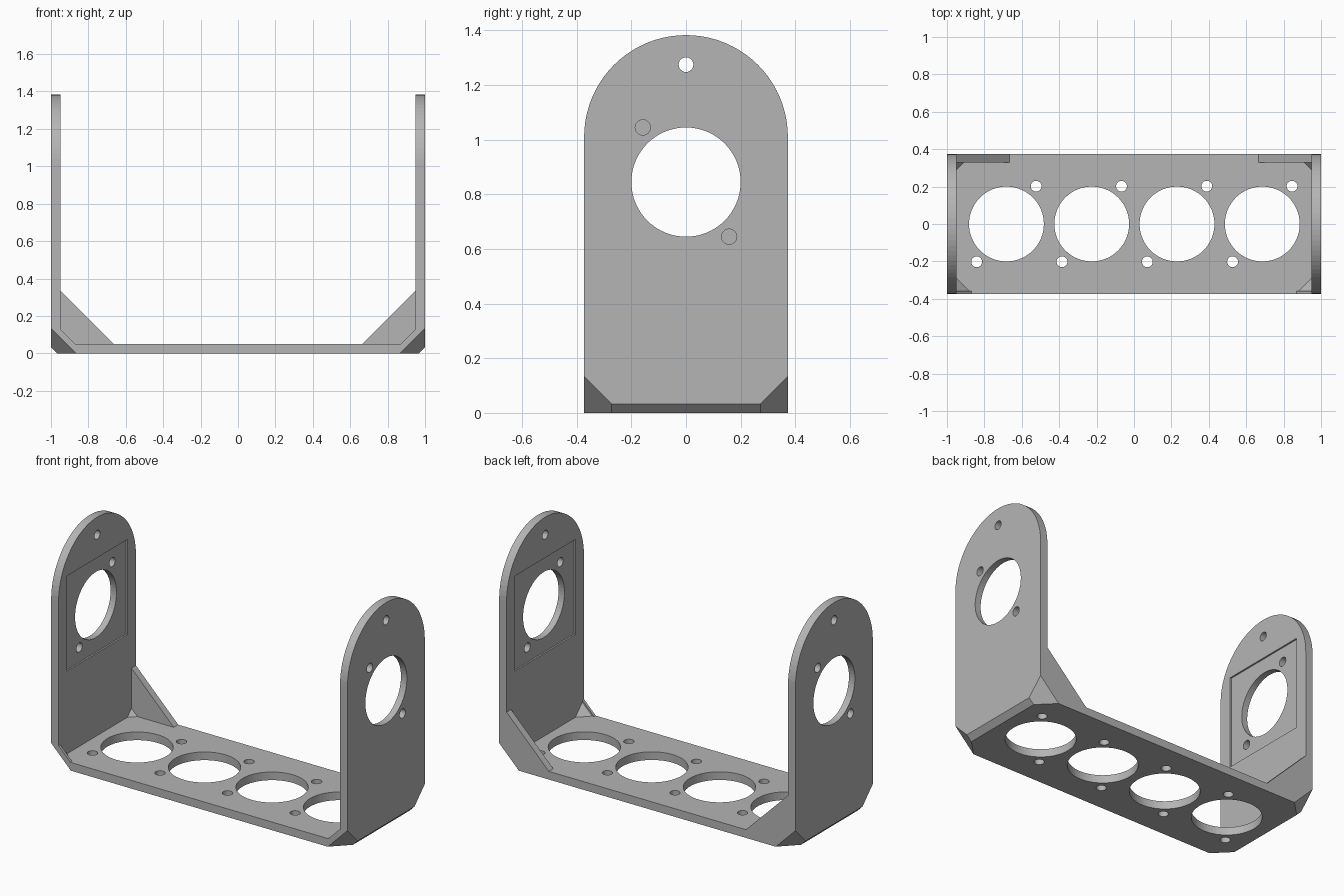
import bpy, bmesh, math
from mathutils import Vector, Matrix

if "Cube" in bpy.data.objects:
    bpy.data.objects.remove(bpy.data.objects["Cube"])

HY, T = 0.373, 0.05          # half depth, wall thickness
AXIS_X = Matrix.Rotation(math.pi / 2, 4, 'Y')

grey = bpy.data.materials.new("light grey")
grey.diffuse_color = (0.46, 0.46, 0.46, 1)
grey.use_nodes = True
grey.node_tree.nodes["Principled BSDF"].inputs["Base Color"].default_value = grey.diffuse_color


def make(name, bm):
    bmesh.ops.recalc_face_normals(bm, faces=bm.faces)
    me = bpy.data.meshes.new(name)
    bm.to_mesh(me)
    bm.free()
    ob = bpy.data.objects.new(name, me)
    bpy.context.collection.objects.link(ob)
    me.materials.append(grey)
    return ob


def prism(points, offset):
    bm = bmesh.new()
    f = bm.faces.new([bm.verts.new(p) for p in points])
    ext = bmesh.ops.extrude_face_region(bm, geom=[f])
    vs = [v for v in ext['geom'] if isinstance(v, bmesh.types.BMVert)]
    bmesh.ops.translate(bm, verts=vs, vec=offset)
    bmesh.ops.recalc_face_normals(bm, faces=bm.faces)
    return bm


def slice_off(bm, point, normal):
    # remove everything beyond a plane and cap the cut
    r = bmesh.ops.bisect_plane(bm, geom=bm.verts[:] + bm.edges[:] + bm.faces[:],
                               plane_co=point, plane_no=normal, clear_outer=True)
    edges = [e for e in r['geom_cut'] if isinstance(e, bmesh.types.BMEdge)]
    if edges:
        bmesh.ops.contextual_create(bm, geom=edges)


def cylinder(bm, center, r, depth, rot=Matrix(), seg=48):
    bmesh.ops.create_cone(bm, cap_ends=True, segments=seg, radius1=r, radius2=r,
                          depth=depth, matrix=Matrix.Translation(center) @ rot)


def cut(body, cutter):
    m = body.modifiers.new("cut", 'BOOLEAN')
    m.operation, m.solver, m.object = 'DIFFERENCE', 'EXACT', cutter
    bpy.context.view_layer.objects.active = body
    bpy.ops.object.modifier_apply(modifier=m.name)
    bpy.data.objects.remove(cutter)


# Solid arched block with chamfered bottom edges and corners
arch = [(-1, HY * math.cos(a), 1.01 + HY * math.sin(a))
        for a in (math.pi * i / 40 for i in range(41))]
bm = prism(arch + [(-1, -HY, 0), (-1, HY, 0)], (2, 0, 0))
for sx in (-1, 1):
    slice_off(bm, (sx * 0.967, 0, 0), Vector((sx, 0, -1)).normalized())
    for sy in (-1, 1):
        slice_off(bm, (sx, sy * HY, 0.133), Vector((sx, sy, -1)).normalized())
bracket = make("bracket", bm)


def opening(g, y0, y1):
    # interior profile with a 45 degree gusset of size g at each lower corner
    w = 1 - T
    pts = [(-w, 2), (-w, T + g), (-w + g, T), (w - g, T), (w, T + g), (w, 2)]
    return prism([(x, y0, z) for x, z in pts], (0, y1 - y0, 0))


# Main interior, leaving sloped fillets in the four inner corners
w = 1 - T
bm = prism([(-w, -0.357, T), (w, -0.357, T), (w, -0.357, 2), (-w, -0.357, 2)],
           (0, 0.687, 0))
for sx in (-1, 1):
    for sy in (-1, 1):
        slice_off(bm, (sx * w, sy * 0.29, T), Vector((sx, sy, -1)).normalized())
cut(bracket, make("interior_cutter", bm))
# Small front gussets and large back gussets
cut(bracket, make("front_cutter", opening(0.08, -1, -0.345)))
cut(bracket, make("back_cutter", opening(0.285, 0.32, 1)))

# Shallow square recess on the inner face of both side plates
r, zc = 0.29, 0.845
bm = prism([(-0.96, -r, zc - r), (-0.96, r, zc - r), (-0.96, r, zc + r), (-0.96, -r, zc + r)],
           (1.92, 0, 0))
cut(bracket, make("recess_cutter", bm))

# Holes: side plates, then four sets in the base
bm = bmesh.new()
cylinder(bm, (0, 0, zc), 0.2, 3, AXIS_X, 64)
cylinder(bm, (0, 0, 1.275), 0.027, 3, AXIS_X, 24)
for sx in (-1, 1):
    for s in (-1, 1):
        cylinder(bm, (sx, -sx * s * 0.158, zc + s * 0.2), 0.028, 0.4, AXIS_X, 24)
for i in range(4):
    x = -0.682 + i * 0.456
    cylinder(bm, (x, 0, 0), 0.2, 0.4, seg=64)
    for s in (-1, 1):
        cylinder(bm, (x + s * 0.159, s * 0.202, 0), 0.029, 0.4, seg=24)
cut(bracket, make("hole_cutter", bm))
